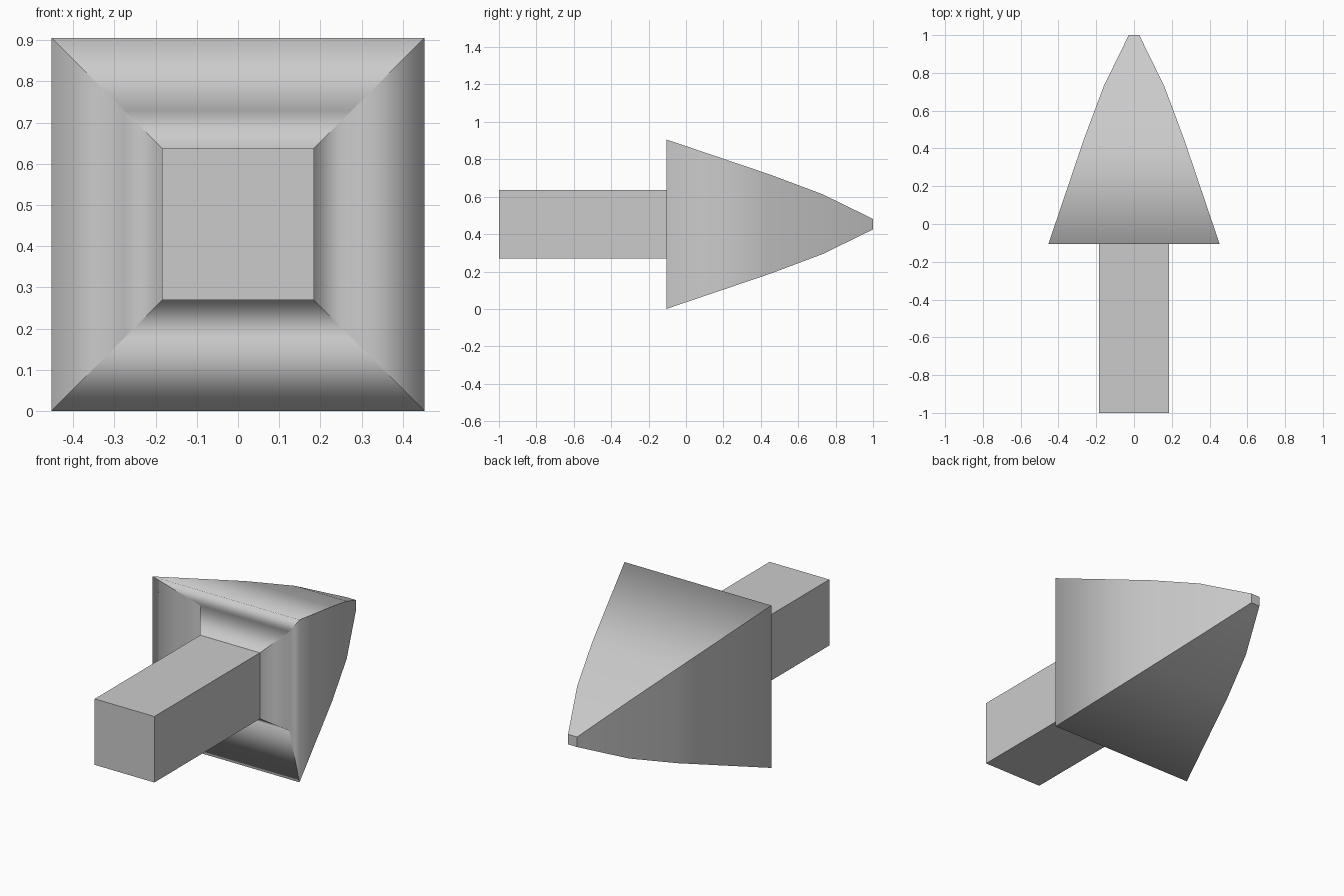
import bpy
import bmesh

cube = bpy.data.objects.get("Cube")
if cube:
    bpy.data.objects.remove(cube, do_unlink=True)

CENTER_Z = 0.453

grey = bpy.data.materials.new("plain grey")
grey.use_nodes = True
grey.diffuse_color = (0.6, 0.6, 0.6, 1)
grey.node_tree.nodes["Principled BSDF"].inputs["Base Color"].default_value = (0.6, 0.6, 0.6, 1)


def square_loft(name, profile, smooth):
    """Skin square rings given as (y, half width), capped at both ends."""
    bm = bmesh.new()
    rings = [[bm.verts.new((sx * h, y, CENTER_Z + sz * h))
              for sx, sz in ((-1, -1), (1, -1), (1, 1), (-1, 1))]
             for y, h in profile]
    for a, b in zip(rings, rings[1:]):
        for i in range(4):
            j = (i + 1) % 4
            face = bm.faces.new((a[i], a[j], b[j], b[i]))
            face.smooth = smooth
            # Corner seams stay crisp, each side panel is smooth along its length
            bm.edges.get((a[i], b[i])).smooth = False
    for ring in (rings[0], rings[-1]):
        bm.faces.new(ring)
        for i in range(4):
            bm.edges.get((ring[i], ring[(i + 1) % 4])).smooth = False
    bmesh.ops.recalc_face_normals(bm, faces=bm.faces)
    mesh = bpy.data.meshes.new(name)
    bm.to_mesh(mesh)
    bm.free()
    mesh.materials.append(grey)
    obj = bpy.data.objects.new(name, mesh)
    bpy.context.collection.objects.link(obj)
    return obj


# Straight square shaft
square_loft("shaft", [(-1, 0.184), (-0.07, 0.184)], False)

# Tapered head: blunt tip, bowed sides, rim, then the hollow behind the rim
square_loft("arrow_head", [
    (1.0, 0.028), (0.73, 0.16), (0.45, 0.265), (-0.105, 0.453),
    (0.06, 0.276), (-0.07, 0.184)], True)
